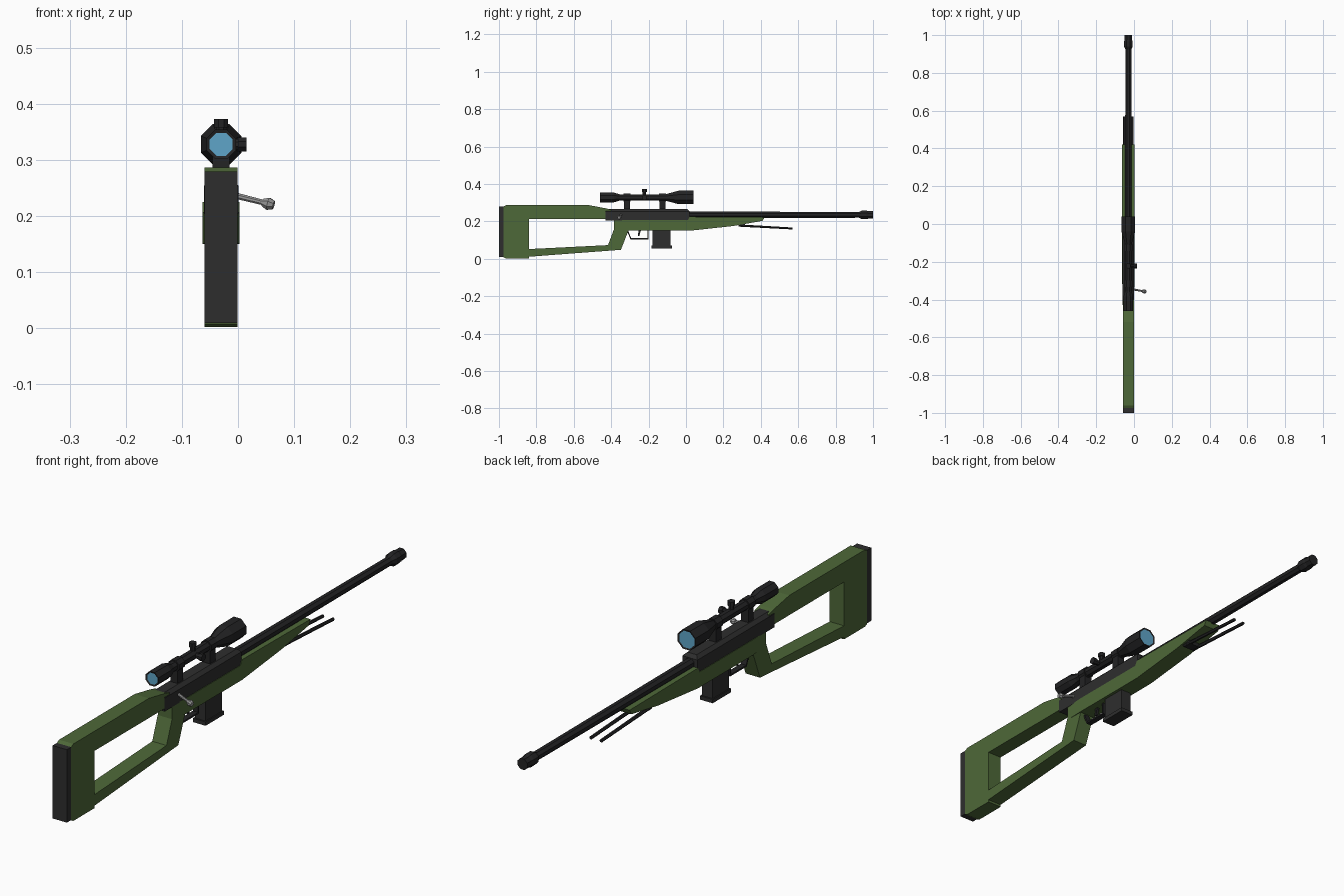
import bpy, bmesh, math
from mathutils import Vector, Matrix

if "Cube" in bpy.data.objects:
    bpy.data.objects.remove(bpy.data.objects["Cube"], do_unlink=True)

CX = -0.03          # centre plane of the rifle
SCOPE_Z = 0.328


def material(name, rgb):
    m = bpy.data.materials.new(name)
    m.use_nodes = True
    m.diffuse_color = (*rgb, 1)
    m.node_tree.nodes["Principled BSDF"].inputs["Base Color"].default_value = (*rgb, 1)
    return m


GREEN = material("olive green", (0.076, 0.138, 0.04))
DARK = material("dark grey", (0.027, 0.027, 0.027))
BLACK = material("gunmetal black", (0.017, 0.017, 0.018))
BLUE = material("lens blue", (0.114, 0.376, 0.578))
STEEL = material("steel grey", (0.31, 0.31, 0.31))


def finish(name, bm, *mats):
    bmesh.ops.recalc_face_normals(bm, faces=bm.faces)
    mesh = bpy.data.meshes.new(name)
    bm.to_mesh(mesh)
    bm.free()
    for m in mats:
        mesh.materials.append(m)
    ob = bpy.data.objects.new(name, mesh)
    bpy.context.collection.objects.link(ob)
    return ob


def slab(name, outline, width, mat):
    """Side outline of (y, z) points, extruded across; width(y) is the half width."""
    bm = bmesh.new()
    sides = [[bm.verts.new((CX + s * width(y), y, z)) for y, z in outline] for s in (-1, 1)]
    for side in sides:
        bm.faces.new(side)
    n = len(outline)
    for i in range(n):
        j = (i + 1) % n
        bm.faces.new((sides[0][i], sides[0][j], sides[1][j], sides[1][i]))
    return finish(name, bm, mat)


def box(name, half, y0, y1, z0, z1, mat, chamfer=0):
    bm = bmesh.new()
    size = Matrix.Diagonal((2 * half, y1 - y0, z1 - z0, 1))
    bmesh.ops.create_cube(bm, size=1, matrix=Matrix.Translation((CX, (y0 + y1) / 2, (z0 + z1) / 2)) @ size)
    if chamfer:
        top = [e for e in bm.edges if all(v.co.z > z1 - 0.001 for v in e.verts)]
        bmesh.ops.bevel(bm, geom=top, offset=chamfer, segments=1, affect='EDGES')
    return finish(name, bm, mat)


def lathe(name, profile, z, mat, lens_ends=(), sides=8):
    """Rings of (y, flat radius) around the long axis; lens ends get an inset blue face."""
    bm = bmesh.new()
    rings = []
    for y, r in profile:
        r /= math.cos(math.pi / sides)
        angles = [(k + 0.5) * math.tau / sides for k in range(sides)]
        rings.append([bm.verts.new((CX + r * math.cos(a), y, z + r * math.sin(a))) for a in angles])
    for a, b in zip(rings, rings[1:]):
        for k in range(sides):
            j = (k + 1) % sides
            bm.faces.new((a[k], a[j], b[j], b[k]))
    caps = [bm.faces.new(rings[0]), bm.faces.new(rings[-1])]
    bmesh.ops.recalc_face_normals(bm, faces=bm.faces)
    for end, rim in lens_ends:
        bmesh.ops.inset_region(bm, faces=[caps[end]], thickness=rim, depth=-0.002)
        caps[end].material_index = 1
    return finish(name, bm, mat, BLUE)


def rod(name, a, b, r0, r1, mat, sides=8):
    a, b = Vector(a), Vector(b)
    bm = bmesh.new()
    turn = (b - a).to_track_quat('Z', 'Y').to_matrix().to_4x4()
    spin = Matrix.Rotation(math.pi / sides, 4, 'Z')
    bmesh.ops.create_cone(bm, cap_ends=True, segments=sides, radius1=r0, radius2=r1,
                          depth=(b - a).length, matrix=Matrix.Translation((a + b) / 2) @ turn @ spin)
    return finish(name, bm, mat)


# Skeleton stock with grip
stock_outline = [(-0.40, 0.262), (-0.43, 0.27), (-0.52, 0.287), (-0.962, 0.287), (-0.975, 0.28),
                 (-0.975, 0.008), (-0.962, 0.002), (-0.84, 0.002), (-0.84, 0.011), (-0.348, 0.048),
                 (-0.305, 0.158), (-0.385, 0.158), (-0.417, 0.073), (-0.84, 0.052), (-0.84, 0.214),
                 (-0.40, 0.214)]
slab("stock", stock_outline, lambda y: 0.0293, GREEN)
box("butt_pad", 0.0293, -1.0, -0.975, 0.01, 0.28, DARK)

# Fore stock, lowered under the receiver and tapering to its tip
fore_outline = [(-0.385, 0.152), (-0.3, 0.15), (0.02, 0.15), (0.25, 0.175), (0.41, 0.203),
                (0.42, 0.222), (0.02, 0.225), (0.01, 0.207), (-0.3, 0.207), (-0.385, 0.207)]
slab("fore_stock", fore_outline, lambda y: 0.029 if y < -0.35 else 0.033, GREEN)

# Receiver and barrel
box("receiver", 0.031, -0.43, 0.02, 0.204, 0.266, DARK, 0.012)
lathe("barrel", [(0.0, 0.0175), (0.5, 0.0165), (0.94, 0.0155)], 0.235, BLACK)
lathe("muzzle", [(0.925, 0.0155), (0.94, 0.023), (0.965, 0.023), (0.975, 0.02), (1.0, 0.02)], 0.235, BLACK)

# Magazine, trigger and guard
box("magazine", 0.022, -0.178, -0.082, 0.06, 0.155, DARK)
box("magazine_base", 0.026, -0.184, -0.076, 0.056, 0.07, DARK)
guard = [(-0.318, 0.155), (-0.297, 0.104), (-0.2, 0.104), (-0.2, 0.155),
         (-0.206, 0.155), (-0.206, 0.11), (-0.293, 0.11), (-0.311, 0.155)]
slab("trigger_guard", guard, lambda y: 0.011, BLACK)
slab("trigger", [(-0.252, 0.155), (-0.258, 0.122), (-0.25, 0.122), (-0.24, 0.155)], lambda y: 0.005, BLACK)

# Folded bipod
for side, label in ((1, "left"), (-1, "right")):
    x = CX + side * 0.021
    rod(label + "_bipod_leg", (x, 0.28, 0.178), (x, 0.57, 0.162), 0.007, 0.006, BLACK, 6)
box("bipod_bracket", 0.026, 0.28, 0.315, 0.172, 0.19, BLACK)

# Bolt handle
bolt_start, bolt_end = Vector((CX + 0.02, -0.345, 0.238)), Vector((0.054, -0.357, 0.222))
rod("bolt_handle", bolt_start, bolt_end, 0.006, 0.005, STEEL)
bolt_dir = (bolt_end - bolt_start).normalized()
rod("bolt_knob_inner", bolt_end - bolt_dir * 0.011, bolt_end, 0.007, 0.012, STEEL)
rod("bolt_knob_outer", bolt_end, bolt_end + bolt_dir * 0.01, 0.012, 0.008, STEEL)

# Scope tube with eyepiece and objective bells
lathe("scope", [(-0.46, 0.026), (-0.385, 0.026), (-0.355, 0.017), (-0.11, 0.017), (-0.04, 0.036), (0.04, 0.036)],
      SCOPE_Z, BLACK, lens_ends=((0, 0.006), (1, 0.006)))
for y, label in ((-0.316, "rear"), (-0.126, "front")):
    lathe(label + "_scope_ring", [(y - 0.018, 0.0215), (y + 0.018, 0.0215)], SCOPE_Z, BLACK)
    box(label + "_scope_mount", 0.015, y - 0.016, y + 0.016, 0.26, 0.318, BLACK)

# Adjustment turrets
turret = Vector((CX, -0.222, SCOPE_Z))
for label, way in (("top", Vector((0, 0, 1))), ("side", Vector((1, 0, 0)))):
    rod(label + "_turret", turret, turret + way * 0.034, 0.01, 0.01, BLACK)
    rod(label + "_turret_cap", turret + way * 0.03, turret + way * 0.045, 0.0135, 0.0135, BLACK)
